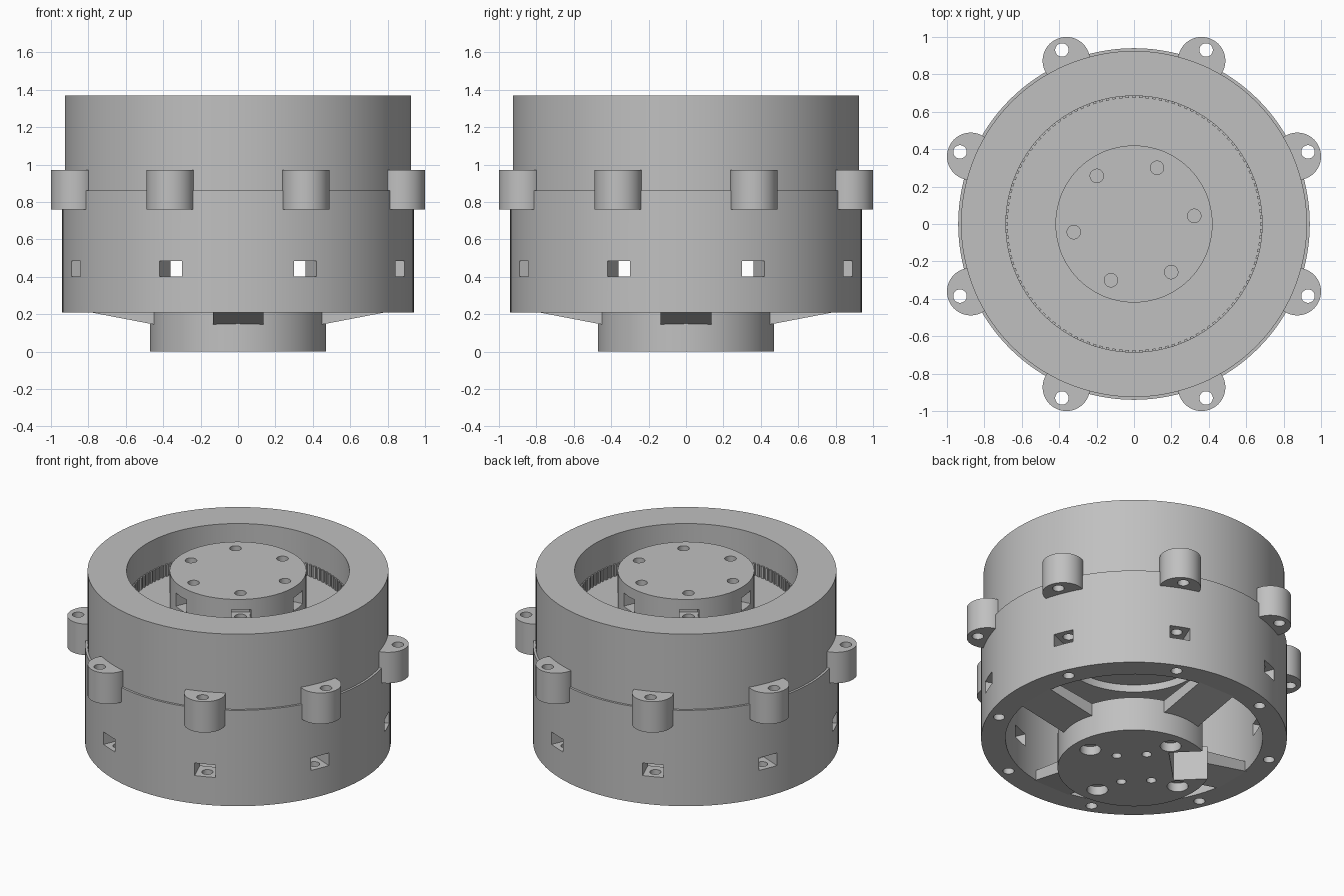
import bpy, bmesh
from math import radians, tau
from mathutils import Matrix, Vector

if "Cube" in bpy.data.objects:
    bpy.data.objects.remove(bpy.data.objects["Cube"], do_unlink=True)

grey = bpy.data.materials.new("matte_grey")
grey.use_nodes = True
grey.diffuse_color = (0.53, 0.53, 0.53, 1)
grey.node_tree.nodes["Principled BSDF"].inputs["Base Color"].default_value = grey.diffuse_color
parts = []


def finish(name, bm):
    bmesh.ops.recalc_face_normals(bm, faces=bm.faces[:])
    mesh = bpy.data.meshes.new(name)
    bm.to_mesh(mesh)
    bm.free()
    mesh.materials.append(grey)
    obj = bpy.data.objects.new(name, mesh)
    bpy.context.collection.objects.link(obj)
    parts.append(obj)
    return obj


def turn(angle):
    return Matrix.Rotation(radians(angle), 4, 'Z')


def add_cylinder(bm, r, z0, z1, dist=0, angle=0, sides=32):
    place = turn(angle) @ Matrix.Translation((dist, 0, (z0 + z1) / 2))
    bmesh.ops.create_cone(bm, cap_ends=True, segments=sides, radius1=r, radius2=r,
                          depth=z1 - z0, matrix=place)


def add_box(bm, r0, r1, width, z0, z1, angle):
    place = turn(angle) @ Matrix.Translation(((r0 + r1) / 2, 0, (z0 + z1) / 2))
    bmesh.ops.create_cube(bm, size=1, matrix=place @ Matrix.Diagonal((r1 - r0, width, z1 - z0, 1)))


def cylinders(name, r, z0, z1, dist=0, angles=(0,), sides=32):
    bm = bmesh.new()
    for a in angles:
        add_cylinder(bm, r, z0, z1, dist, a, sides)
    return finish(name, bm)


def boxes(name, r0, r1, width, z0, z1, angles):
    bm = bmesh.new()
    for a in angles:
        add_box(bm, r0, r1, width, z0, z1, a)
    return finish(name, bm)


def revolve(name, profile, steps=128):
    bm = bmesh.new()
    verts = [bm.verts.new((r, 0, z)) for r, z in profile]
    edges = [bm.edges.new((verts[i - 1], v)) for i, v in enumerate(verts)]
    bmesh.ops.spin(bm, geom=verts + edges, cent=(0, 0, 0), axis=(0, 0, 1),
                   angle=tau, steps=steps)
    bmesh.ops.remove_doubles(bm, verts=bm.verts[:], dist=0.0001)
    return finish(name, bm)


def cut(obj, *cutters):
    for c in cutters:
        c.hide_render = True
        mod = obj.modifiers.new("cut", 'BOOLEAN')
        mod.operation, mod.solver, mod.object = 'DIFFERENCE', 'EXACT', c
    graph = bpy.context.evaluated_depsgraph_get()
    mesh = bpy.data.meshes.new_from_object(obj.evaluated_get(graph))
    obj.modifiers.clear()
    obj.data = mesh
    for c in cutters:
        parts.remove(c)
        bpy.data.objects.remove(c, do_unlink=True)


eighths = [22.5 + 45 * i for i in range(8)]
sixths = [7.7 + 60 * i for i in range(6)]
quarters = [0, 90, 180, 270]

# Lower housing with nut windows and screw holes
lower = revolve("lower_housing", [(0.79, 0.21), (0.94, 0.21), (0.94, 0.86),
                                  (0.45, 0.86), (0.45, 0.8), (0.79, 0.8)])
cut(lower,
    boxes("window_cutter", 0.7, 1.0, 0.13, 0.4, 0.485, eighths),
    cylinders("screw_cutter", 0.035, 0.1, 0.6, 0.87, eighths, 24))

# Upper housing and the floor of its bore
revolve("upper_housing", [(0.685, 0.85), (0.925, 0.85), (0.925, 1.37), (0.685, 1.37)])
cylinders("bore_floor", 0.69, 0.85, 1.09, sides=128)
boxes("bore_teeth", 0.675, 0.69, 0.018, 1.09, 1.17, [3 * i for i in range(120)])

# Mounting lugs
lugs = cylinders("mounting_lugs", 0.127, 0.76, 0.97, 0.945, eighths, 48)
cut(lugs, cylinders("lug_cutter", 0.036, 0.7, 1.0, 1.007, eighths, 24))

# Output disk with nut windows and screw holes
disk = cylinders("output_disk", 0.42, 1.08, 1.37, sides=96)
cut(disk,
    boxes("disk_window_cutter", 0.26, 0.5, 0.12, 1.21, 1.3, sixths),
    cylinders("disk_screw_cutter", 0.036, 1.12, 1.45, 0.325, sixths, 24))

# Bottom hub with counterbored holes, small holes and a side notch
hub = cylinders("bottom_hub", 0.47, 0, 0.23, sides=96)
cut(hub,
    boxes("notch_cutter", 0.23, 0.6, 0.34, -0.1, 0.4, [135]),
    cylinders("counterbore_cutter", 0.065, -0.1, 0.06, 0.35, quarters),
    cylinders("bolt_cutter", 0.035, -0.1, 0.14, 0.35, quarters, 24),
    cylinders("small_hole_cutter", 0.03, -0.1, 0.14, 0.185, [15, 75, 195, 255], 24))

# Sloped arms joining hub to housing
bm = bmesh.new()
for a in quarters:
    ring = [bm.verts.new(turn(a) @ Vector((r, -0.135, z)))
            for r, z in [(0.44, 0.143), (0.8, 0.212), (0.8, 0.28), (0.44, 0.23)]]
    face = bm.faces.new(ring)
    new = bmesh.ops.extrude_face_region(bm, geom=[face])["geom"]
    bmesh.ops.translate(bm, vec=turn(a) @ Vector((0, 0.27, 0)),
                        verts=[v for v in new if isinstance(v, bmesh.types.BMVert)])
finish("support_arms", bm)

# Smooth curved walls, keep edges sharp
bpy.ops.object.select_all(action='DESELECT')
for obj in parts:
    obj.select_set(True)
bpy.context.view_layer.objects.active = parts[0]
bpy.ops.object.shade_smooth_by_angle(angle=radians(30))
